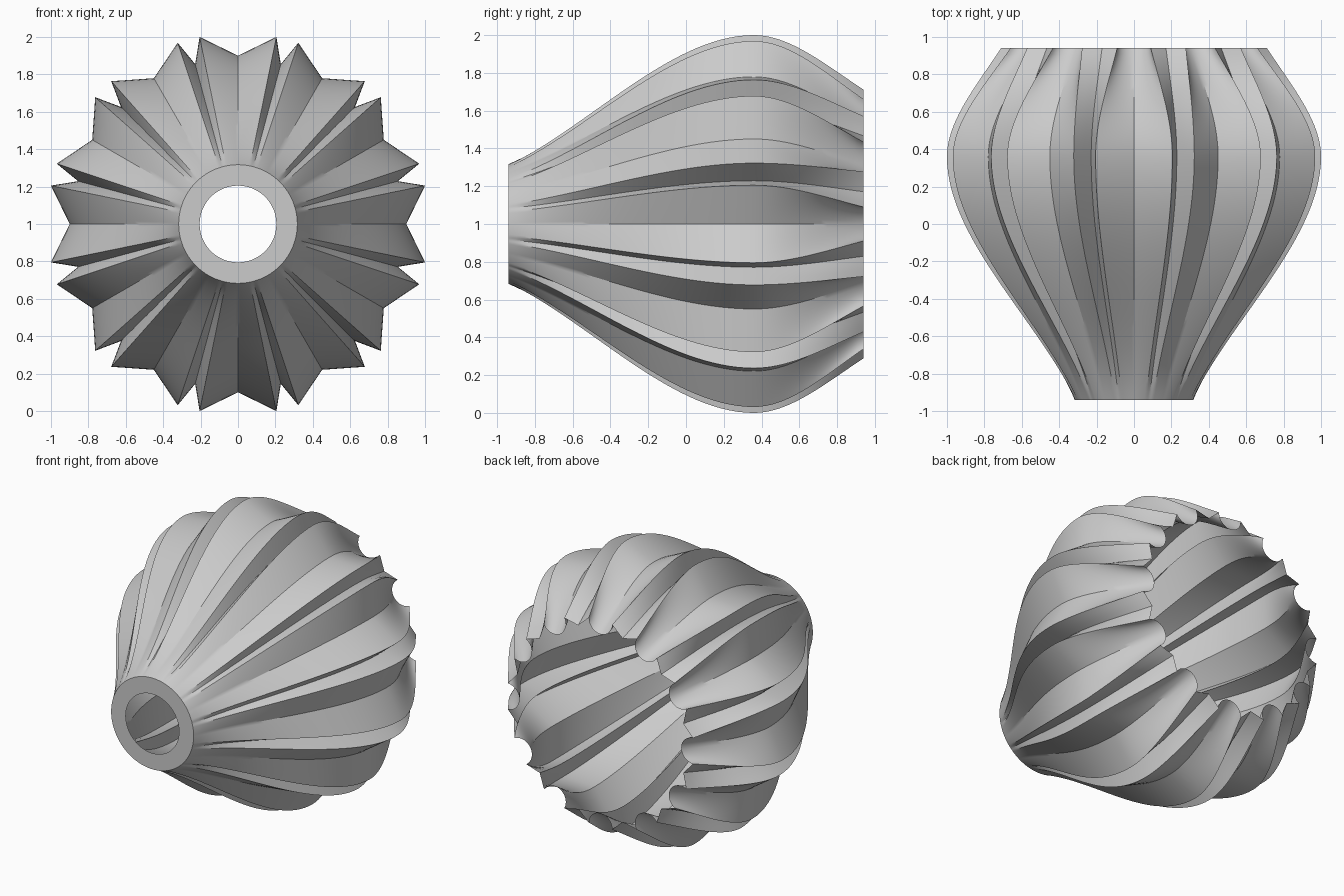
import bpy, bmesh
from math import sin, cos, pi, radians
from mathutils import Vector

cube = bpy.data.objects.get("Cube")
if cube:
    bpy.data.objects.remove(cube)

FLUTES = 12
FLUTE_STEPS, RIDGE_STEPS = 8, 3
FRONT, BELLY, BACK = -0.94, 0.36, 0.94

mat = bpy.data.materials.new("light_grey")
mat.use_nodes = True
grey = (0.6, 0.6, 0.6, 1)
mat.diffuse_color = grey
mat.node_tree.nodes["Principled BSDF"].inputs["Base Color"].default_value = grey


def polar(radius, degrees):
    a = radians(degrees)
    return Vector((radius * sin(a), radius * cos(a)))


def full_section(half):
    """Mirror half a flute about the ridge notch, then repeat it around."""
    pts = []
    for k in range(FLUTES):
        pitch = 360 / FLUTES
        axis = polar(1, k * pitch + pitch / 2)
        start = radians(k * pitch)
        turned = [Vector((p.x * cos(start) + p.y * sin(start),
                          p.y * cos(start) - p.x * sin(start))) for p in half]
        mirrored = [2 * p.dot(axis) * axis - p for p in reversed(turned[1:-1])]
        pts += turned + mirrored + [2 * turned[0].dot(axis) * axis - turned[0]]
        pts.pop()
    return pts


def half_flute(flute, peak, notch):
    """Flute bottom to peak, then straight down to the ridge notch."""
    pts = [flute(i / FLUTE_STEPS) for i in range(FLUTE_STEPS)]
    return pts + [peak.lerp(notch, i / RIDGE_STEPS) for i in range(RIDGE_STEPS + 1)]


def circle(radius):
    angles = [11.6 * i / FLUTE_STEPS for i in range(FLUTE_STEPS)]
    angles += [11.6 + 3.4 * i / RIDGE_STEPS for i in range(RIDGE_STEPS + 1)]
    return full_section([polar(radius, a) for a in angles])


# Star section at the belly: straight V flutes and narrow V notches
star_peak = polar(1.021, 11.6)
star = full_section(half_flute(lambda t: Vector((0, 0.9)).lerp(star_peak, t),
                               star_peak, polar(0.885, 15)))

# Scalloped section at the back: round flutes
rim_peak = polar(0.717, 7.2)
scallop = full_section(half_flute(
    lambda t: Vector((rim_peak.x * sin(t * pi / 2),
                      rim_peak.y - rim_peak.x * cos(t * pi / 2))),
    rim_peak, polar(0.66, 15)))


def ease(s, start, end):
    """Cubic blend from 0 to 1 with given end slopes."""
    return (start * s * (1 - s) ** 2 + s * s * (3 - 2 * s)
            + end * s * s * (s - 1))


def loft(name, rows):
    bm = bmesh.new()
    rings = [[bm.verts.new((p.x, y, 1 + p.y)) for p in pts] for y, pts in rows]
    n = len(rings[0])
    for a, b in zip(rings, rings[1:]):
        for i in range(n):
            j = (i + 1) % n
            bm.faces.new((a[i], a[j], b[j], b[i]))
    mesh = bpy.data.meshes.new(name)
    bm.to_mesh(mesh)
    bm.free()
    mesh.materials.append(mat)
    obj = bpy.data.objects.new(name, mesh)
    bpy.context.collection.objects.link(obj)
    bpy.ops.object.select_all(action='DESELECT')
    obj.select_set(True)
    bpy.context.view_layer.objects.active = obj
    bpy.ops.object.shade_smooth_by_angle(angle=radians(30))


def blended(first, last, y0, y1, steps, slopes):
    rows = []
    for k in range(steps + 1):
        s = k / steps
        w = ease(s, *slopes)
        rows.append((y0 + (y1 - y0) * s,
                     [p.lerp(q, w) for p, q in zip(first, last)]))
    return rows


# Fluted shell: round neck, star belly, scalloped open back
neck = circle(0.317)
front_part = blended(neck, star, FRONT, BELLY, 30, (0.92, 0))
back_part = blended(star, scallop, BELLY, BACK, 18, (0, 1.3))
loft("fluted_shell", front_part + back_part[1:])

# Flat ring around the front hole
loft("front_ring", [(FRONT, circle(0.205)), (FRONT, neck)])
